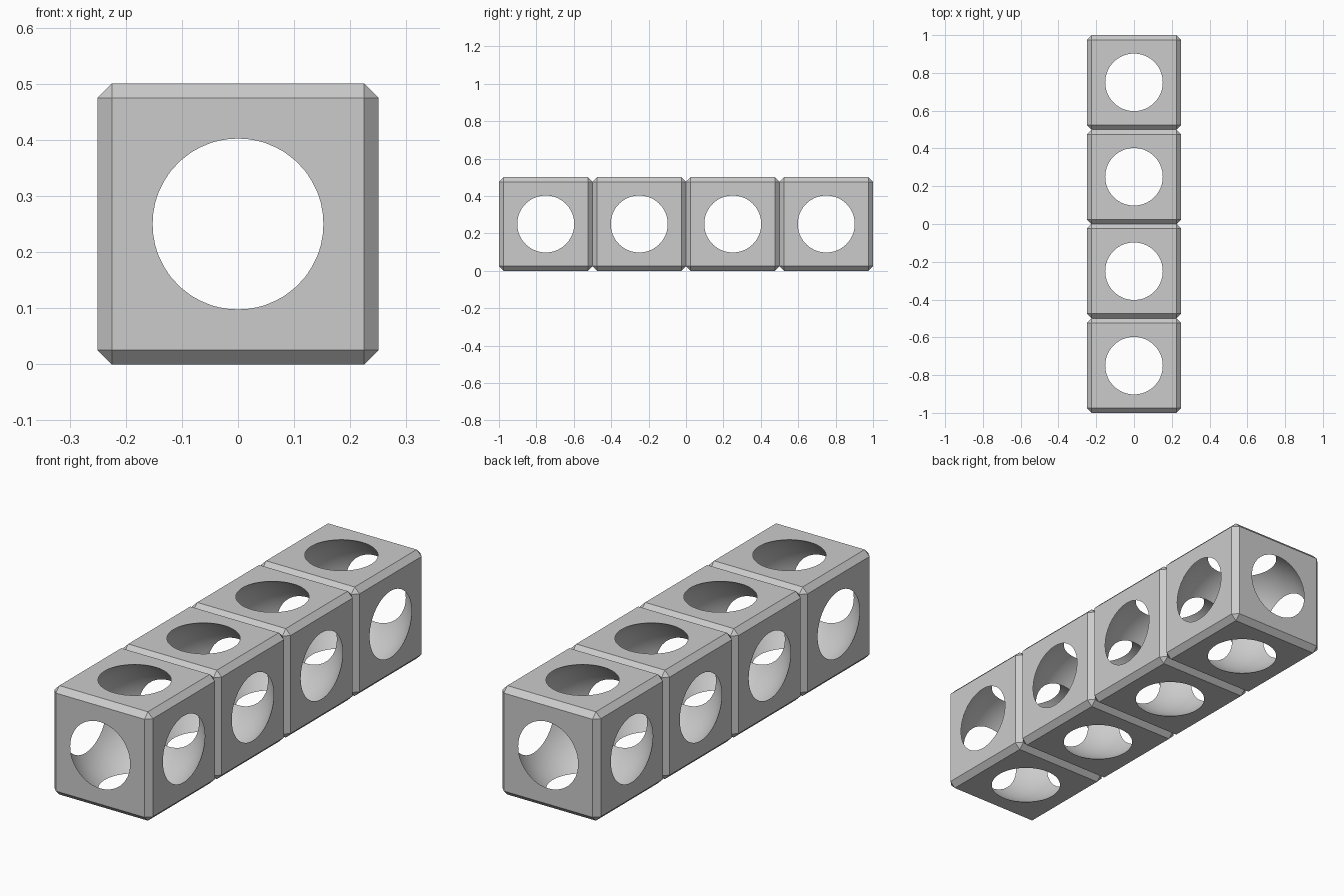
import bpy
import bmesh
import math

if "Cube" in bpy.data.objects:
    bpy.data.objects.remove(bpy.data.objects["Cube"], do_unlink=True)

SIZE = 0.5           # edge of one block
CHAMFER = 0.025
HOLE = 0.1525        # radius of the round openings
COUNT = 4

grey = bpy.data.materials.new("plain_grey")
grey.use_nodes = True
colour = (0.6, 0.6, 0.6, 1)
grey.diffuse_color = colour
grey.node_tree.nodes["Principled BSDF"].inputs["Base Color"].default_value = colour


def add_object(name, bm):
    mesh = bpy.data.meshes.new(name)
    bm.to_mesh(mesh)
    bm.free()
    mesh.materials.append(grey)
    obj = bpy.data.objects.new(name, mesh)
    bpy.context.collection.objects.link(obj)
    return obj


# Chamfered block
bm = bmesh.new()
bmesh.ops.create_cube(bm, size=SIZE)
bmesh.ops.bevel(bm, geom=bm.edges[:], offset=CHAMFER, segments=1, affect='EDGES')
block = add_object("block_1", bm)

# Ball cutter that hollows the block and opens a round hole in each face
bm = bmesh.new()
bmesh.ops.create_uvsphere(bm, u_segments=96, v_segments=48,
                          radius=math.hypot(SIZE / 2, HOLE))
for face in bm.faces:
    face.smooth = True
cutter = add_object("hollow_cutter", bm)
cutter.hide_render = True

cut = block.modifiers.new("hollow", 'BOOLEAN')
cut.operation = 'DIFFERENCE'
cut.solver = 'EXACT'
cut.object = cutter
bpy.ops.object.select_all(action='DESELECT')
bpy.context.view_layer.objects.active = block
block.select_set(True)
bpy.ops.object.modifier_apply(modifier=cut.name)
bpy.data.objects.remove(cutter, do_unlink=True)
bpy.ops.object.shade_smooth_by_angle(angle=math.radians(30))

# Row of identical blocks along y
for i in range(COUNT):
    if i == 0:
        obj = block
    else:
        obj = bpy.data.objects.new(f"block_{i + 1}", block.data)
        bpy.context.collection.objects.link(obj)
    obj.location = (0, (i - (COUNT - 1) / 2) * SIZE, SIZE / 2)
